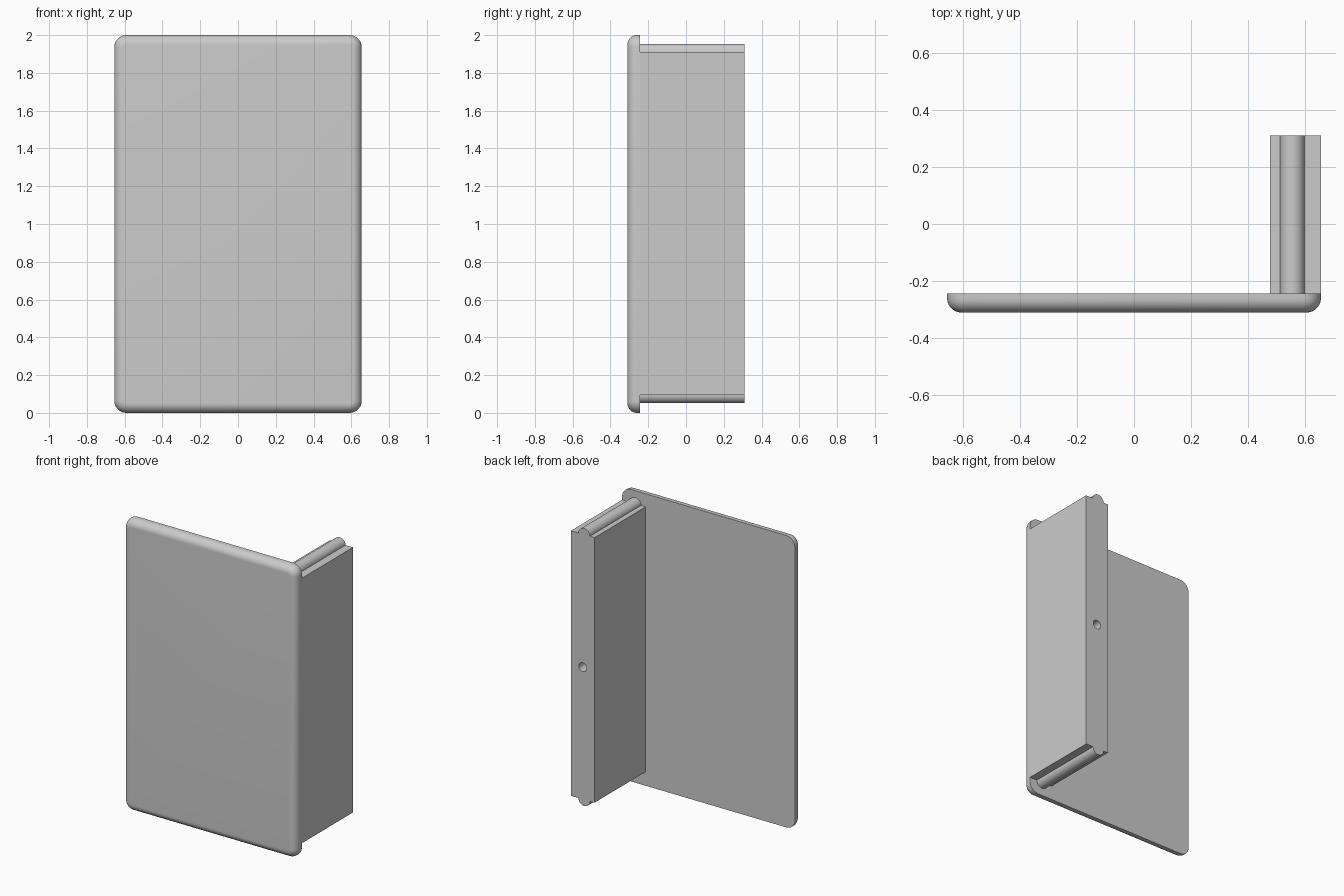
import bpy, bmesh
from math import sin, cos, pi
from mathutils import Vector

default = bpy.data.objects.get("Cube")
if default:
    bpy.data.objects.remove(default)

GREY = (0.6, 0.6, 0.6, 1.0)
grey = bpy.data.materials.new("light_grey")
grey.use_nodes = True
grey.diffuse_color = GREY
grey.node_tree.nodes["Principled BSDF"].inputs["Base Color"].default_value = GREY

FRONT, PLATE_BACK, BACK = -0.31, -0.244, 0.31


def arc(cx, cz, radius, start, end, steps):
    """Points (x, z) along an arc, both ends included."""
    angles = [start + (end - start) * i / steps for i in range(steps + 1)]
    return [(cx + radius * cos(a), cz + radius * sin(a)) for a in angles]


def loft(name, rings):
    """Skin a list of (y, outline) rings and cap both ends."""
    bm = bmesh.new()
    loops = [[bm.verts.new((x, y, z)) for x, z in outline] for y, outline in rings]
    for a, b in zip(loops, loops[1:]):
        n = len(a)
        for i in range(n):
            j = (i + 1) % n
            bm.faces.new((a[i], a[j], b[j], b[i]))
    bm.faces.new(loops[0])
    bm.faces.new(loops[-1])
    bmesh.ops.recalc_face_normals(bm, faces=bm.faces)
    mesh = bpy.data.meshes.new(name)
    bm.to_mesh(mesh)
    bm.free()
    mesh.materials.append(grey)
    obj = bpy.data.objects.new(name, mesh)
    bpy.context.collection.objects.link(obj)
    return obj


def smooth(obj):
    bpy.ops.object.select_all(action='DESELECT')
    obj.select_set(True)
    bpy.context.view_layer.objects.active = obj
    bpy.ops.object.shade_smooth_by_angle(angle=pi / 6)


# Front plate: rounded rectangle with a fillet around its front edge
HALF_W, HEIGHT, CORNER, FILLET = 0.655, 2.0, 0.065, 0.05


def plate_outline(inset):
    x, r = HALF_W - CORNER, CORNER - inset
    points = []
    for k, (sx, z) in enumerate([(1, HEIGHT - CORNER), (-1, HEIGHT - CORNER),
                                 (-1, CORNER), (1, CORNER)]):
        points += arc(sx * x, z, r, k * pi / 2, (k + 1) * pi / 2, 10)
    return points


rings = [(PLATE_BACK, plate_outline(0))]
for i in range(11):
    a = i / 10 * pi / 2
    rings.append((FRONT + FILLET * (1 - sin(a)), plate_outline(FILLET * (1 - cos(a)))))
plate = loft("front_plate", rings)
smooth(plate)

# Side block: bar with a half-round rib along its top and bottom ends
LEFT, RIGHT, LOW, HIGH = 0.655, 0.477, 0.095, 1.911
RIB_X, RIB_R = 0.555, 0.043
profile = [(RIGHT, LOW)] + arc(RIB_X, LOW, RIB_R, pi, 2 * pi, 20) + [(LEFT, LOW)]
profile += [(LEFT, HIGH)] + arc(RIB_X, HIGH, RIB_R, 0, pi, 20) + [(RIGHT, HIGH)]
block = loft("side_block", [(PLATE_BACK, profile), (BACK, profile)])

# Screw hole in the middle of the block's back face
hole = arc((LEFT + RIGHT) / 2, 1.0, 0.03, 0, 2 * pi, 32)[:-1]
cutter = loft("hole_cutter", [(BACK - 0.25, hole), (BACK + 0.05, hole)])
cutter.hide_render = True
cut = block.modifiers.new("screw_hole", 'BOOLEAN')
cut.operation = 'DIFFERENCE'
cut.solver = 'EXACT'
cut.object = cutter
bpy.context.view_layer.objects.active = block
bpy.ops.object.modifier_apply(modifier=cut.name)
bpy.data.objects.remove(cutter)
smooth(block)
